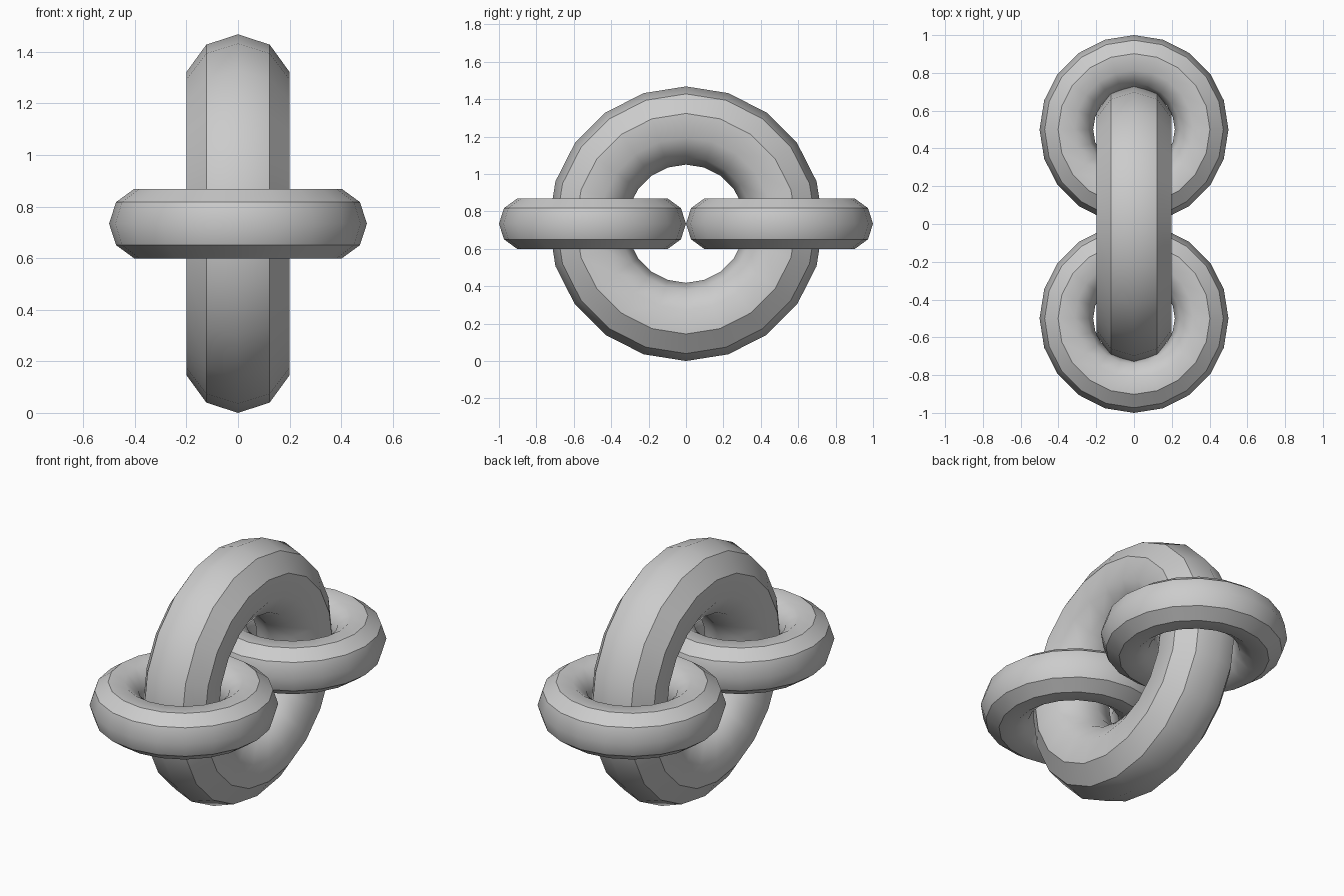
import bpy, bmesh
from math import radians

if "Cube" in bpy.data.objects:
    bpy.data.objects.remove(bpy.data.objects["Cube"])

CENTRE_Z = 0.734


def ring(name, major, minor, location, rotation=(0, 0, 0)):
    """Low-poly torus with creases on the outer half of its ten-sided tube."""
    bpy.ops.mesh.primitive_torus_add(major_segments=20, minor_segments=10,
                                     major_radius=major, minor_radius=minor,
                                     location=location, rotation=rotation)
    obj = bpy.context.object
    obj.name = name
    bm = bmesh.new()
    bm.from_mesh(obj.data)
    for face in bm.faces:
        face.smooth = True
    for edge in bm.edges:
        a, b = (v.co for v in edge.verts)
        along = abs(a.z - b.z) < 1e-4 and abs(a.xy.length - b.xy.length) < 1e-4
        if along and a.xy.length > major and abs(a.z) > 1e-3:
            edge.smooth = False
    bm.to_mesh(obj.data)
    bm.free()
    return obj


# Upright large ring
ring("large_ring", 0.525, 0.209, (0, 0, CENTRE_Z), (0, radians(90), 0))

# Two small flat rings linked through its sides
for name, y in (("small_ring_front", -0.5), ("small_ring_back", 0.5)):
    ring(name, 0.358, 0.142, (0, y, CENTRE_Z))
